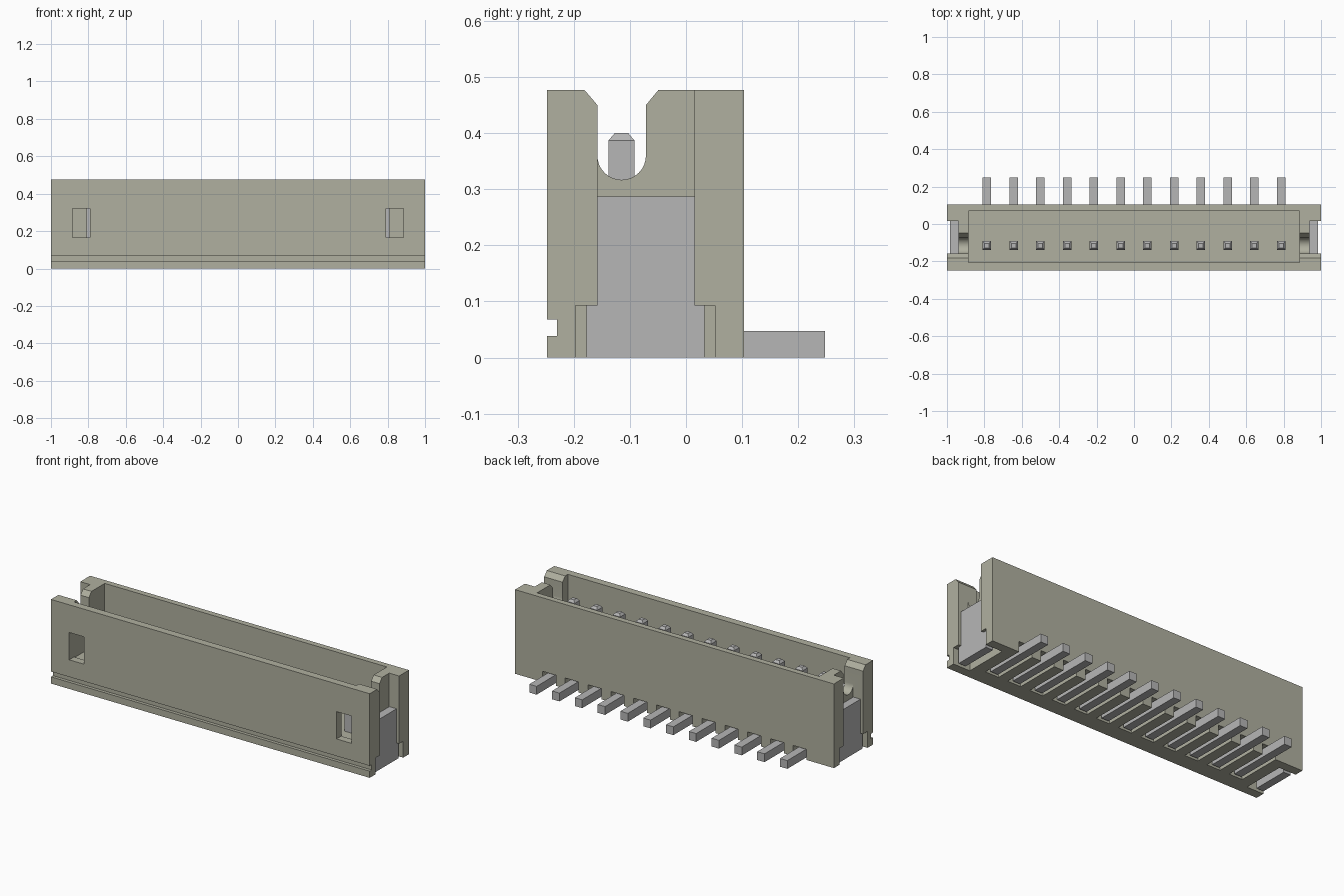
import bpy, bmesh, math
from mathutils import Matrix

old = bpy.data.objects.get("Cube")
if old:
    bpy.data.objects.remove(old, do_unlink=True)


def material(name, rgb):
    m = bpy.data.materials.new(name)
    m.use_nodes = True
    m.diffuse_color = (*rgb, 1)
    m.node_tree.nodes["Principled BSDF"].inputs["Base Color"].default_value = (*rgb, 1)
    return m


plastic = material("warm grey plastic", (0.434, 0.434, 0.35))
metal = material("grey metal", (0.468, 0.468, 0.468))


def finish(bm, name, mat):
    bmesh.ops.recalc_face_normals(bm, faces=bm.faces)
    mesh = bpy.data.meshes.new(name)
    bm.to_mesh(mesh)
    bm.free()
    mesh.materials.append(mat)
    ob = bpy.data.objects.new(name, mesh)
    bpy.context.collection.objects.link(ob)
    return ob


def add_prism(bm, profile, x0, x1):
    """Extrude a (y, z) profile along x."""
    face = bm.faces.new([bm.verts.new((x0, y, z)) for y, z in profile])
    ext = bmesh.ops.extrude_face_region(bm, geom=[face])
    verts = [v for v in ext["geom"] if isinstance(v, bmesh.types.BMVert)]
    bmesh.ops.translate(bm, vec=(x1 - x0, 0, 0), verts=verts)


def prism(name, profile, x0, x1, mat=plastic):
    bm = bmesh.new()
    add_prism(bm, profile, x0, x1)
    return finish(bm, name, mat)


def rect(y0, y1, z0, z1):
    return [(y0, z0), (y1, z0), (y1, z1), (y0, z1)]


def cut(target, cutter):
    cutter.hide_render = True
    mod = target.modifiers.new("cut", "BOOLEAN")
    mod.operation = "DIFFERENCE"
    mod.solver = "EXACT"
    mod.object = cutter
    bpy.context.view_layer.objects.active = target
    bpy.ops.object.modifier_apply(modifier=mod.name)
    bpy.data.objects.remove(cutter, do_unlink=True)


FRONT, BACK, TOP = -0.248, 0.103, 0.477
PIN_Y, PIN_HALF, PITCH, PINS = -0.115, 0.023, 0.143, 12
pin_xs = [(i - (PINS - 1) / 2) * PITCH for i in range(PINS)]

# Housing with the groove along the front
housing = prism("housing", [
    (FRONT, 0), (BACK, 0), (BACK, TOP), (FRONT, TOP),
    (FRONT, 0.068), (-0.23, 0.068), (-0.23, 0.038), (FRONT, 0.038)], -1, 1)

# Mating cavity
cut(housing, prism("cavity_cutter", rect(-0.205, 0.07, 0.16, 0.6), -0.885, 0.885))

# U notch with chamfered mouth
radius = 0.0433
notch = [(-0.158, 0.45), (-0.181, TOP), (-0.181, 0.6),
         (-0.049, 0.6), (-0.049, TOP), (-0.0714, 0.45)]
notch += [(-0.1147 + radius * math.cos(a), 0.36 - radius * math.sin(a))
          for a in [math.pi * k / 16 for k in range(17)]]

# End recesses, foot slots and front windows
for s in (-1, 1):
    def ends(a, b):
        return sorted((s * a, s * b))
    cut(housing, prism("notch_cutter", notch, *ends(0.86, 1.1)))
    cut(housing, prism("recess_cutter", rect(-0.158, 0.015, -0.1, 0.6), *ends(0.938, 1.1)))
    cut(housing, prism("foot_cutter", rect(-0.197, 0.052, -0.1, 0.093), *ends(0.895, 1.1)))
    cut(housing, prism("window_cutter", rect(-0.3, -0.15, 0.165, 0.32), *ends(0.792, 0.885)))

# Channels beneath the housing for the pin tails
for x in pin_xs:
    cut(housing, prism("channel_cutter", rect(-0.155, 0.2, -0.1, 0.06), x - 0.042, x + 0.042))

bpy.ops.object.select_all(action="DESELECT")
housing.select_set(True)
bpy.context.view_layer.objects.active = housing
bpy.ops.object.shade_smooth_by_angle(angle=math.radians(25))

# Metal hold-down tabs with a wider foot
for s, side in ((-1, "right"), (1, "left")):
    prism(side + "_solder_tab", [
        (-0.177, 0), (0.033, 0), (0.033, 0.093), (0.015, 0.093),
        (0.015, 0.287), (-0.158, 0.287), (-0.158, 0.093), (-0.177, 0.093)],
        *sorted((s * 0.939, s * 0.984)), metal)

# Bent contact pins with tapered tips
for i, x in enumerate(pin_xs):
    bm = bmesh.new()
    y0, y1 = PIN_Y - PIN_HALF, PIN_Y + PIN_HALF
    add_prism(bm, [(y0, 0), (0.248, 0), (0.248, 0.047), (y1, 0.047),
                   (y1, 0.387), (y0, 0.387)], x - PIN_HALF, x + PIN_HALF)
    bmesh.ops.create_cone(
        bm, cap_ends=True, segments=4, depth=0.013,
        radius1=PIN_HALF * math.sqrt(2), radius2=0.012 * math.sqrt(2),
        matrix=Matrix.Translation((x, PIN_Y, 0.3935)) @ Matrix.Rotation(math.pi / 4, 4, "Z"))
    finish(bm, f"pin_{i + 1}", metal)
